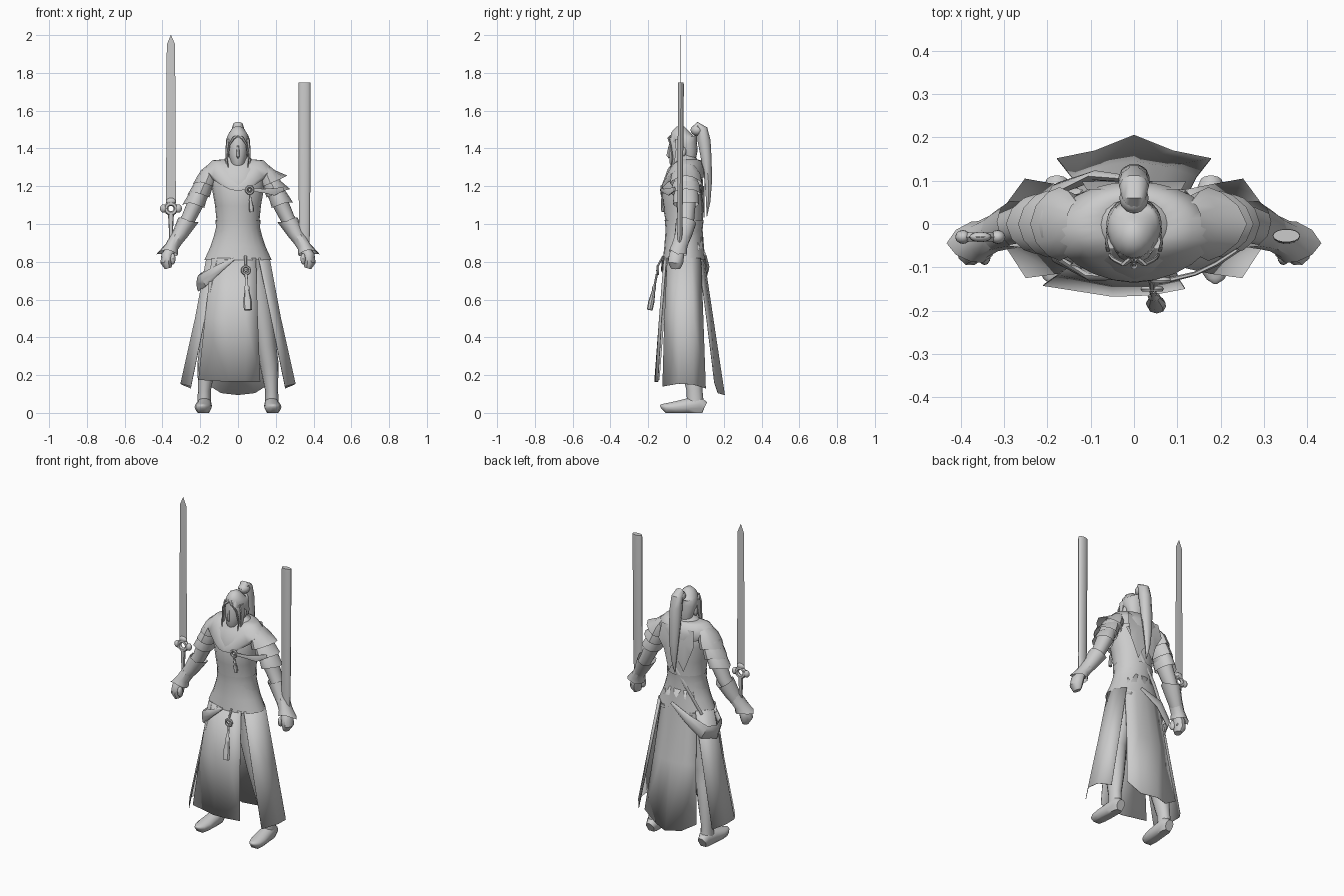
import bpy, bmesh, math
from mathutils import Vector

grey = bpy.data.materials.new("plain grey")
grey.diffuse_color = (0.6, 0.6, 0.6, 1)
X, Z = Vector((1, 0, 0)), Vector((0, 0, 1))


def finish(name, bm, mirror=False, side=1, angle=40, solid=False):
    """Turn a bmesh into a named, shaded object."""
    if side < 0:
        for v in bm.verts:
            v.co.x = -v.co.x
    bmesh.ops.recalc_face_normals(bm, faces=bm.faces)
    me = bpy.data.meshes.new(name)
    bm.to_mesh(me)
    bm.free()
    me.materials.append(grey)
    ob = bpy.data.objects.new(name, me)
    bpy.context.collection.objects.link(ob)
    if mirror:
        ob.modifiers.new("mirror", 'MIRROR').use_clip = False
    if solid:
        ob.modifiers.new("thickness", 'SOLIDIFY').thickness = 0.003
    bpy.ops.object.select_all(action='DESELECT')
    ob.select_set(True)
    bpy.context.view_layer.objects.active = ob
    bpy.ops.object.shade_smooth_by_angle(angle=math.radians(angle))
    return ob


def tube(name, rings, n=12, ref=X, cap=True, spike=0, lift=0, floor=False, **kw):
    """Loft ellipses (x, y, z, ru, rv); the last ring may end in a spike."""
    bm = bmesh.new()
    pts = [Vector(r[:3]) for r in rings]
    loops = []
    for i, r in enumerate(rings):
        d = (pts[min(i + 1, len(pts) - 1)] - pts[max(i - 1, 0)]).normalized()
        u = (ref - d * ref.dot(d)).normalized()
        w = d.cross(u)
        loop = []
        for k in range(n):
            a = 2 * math.pi * k / n
            p = pts[i] + u * r[3] * math.cos(a) + w * r[4] * math.sin(a)
            if i == len(rings) - 1:
                s = max(0, math.cos(a)) ** 3
                p += d * spike * s + u * lift * s
            if floor and p.z < 0.015:
                p.z = 0
            loop.append(bm.verts.new(p))
        loops.append(loop)
    for a, b in zip(loops, loops[1:]):
        for k in range(n):
            bm.faces.new((a[k], a[(k + 1) % n], b[(k + 1) % n], b[k]))
    if cap:
        bm.faces.new(loops[0])
        bm.faces.new(loops[-1])
    return finish(name, bm, **kw)


def sheet(name, rows, **kw):
    """Cloth surface through rows of points."""
    bm = bmesh.new()
    g = [[bm.verts.new(p) for p in row] for row in rows]
    for a, b in zip(g, g[1:]):
        for k in range(len(a) - 1):
            bm.faces.new((a[k], a[k + 1], b[k + 1], b[k]))
    return finish(name, bm, **kw)


def ball(name, c, s, mirror=False):
    bm = bmesh.new()
    bmesh.ops.create_uvsphere(bm, u_segments=12, v_segments=8, radius=1)
    for v in bm.verts:
        v.co = Vector((v.co.x * s[0], v.co.y * s[1], v.co.z * s[2])) + Vector(c)
    return finish(name, bm, mirror)


def ring(name, c, R, r):
    bpy.ops.mesh.primitive_torus_add(location=c, rotation=(math.pi / 2, 0, 0), major_radius=R,
                                     minor_radius=r, major_segments=16, minor_segments=6)
    ob = bpy.context.object
    ob.name = name
    ob.data.materials.append(grey)
    bpy.ops.object.shade_smooth_by_angle()


# Torso and belt with a raised rim
tube("torso", [(0, -.01, .70, .15, .09), (0, -.01, .80, .165, .10), (0, -.01, .88, .142, .10),
               (0, -.01, 1.0, .112, .095), (0, -.015, 1.1, .122, .108), (0, -.018, 1.2, .14, .11),
               (0, -.005, 1.28, .145, .092), (0, .0, 1.33, .09, .065), (0, -.01, 1.37, .04, .045)], 20)
tube("belt", [(0, -.01, .81, .178, .113), (0, -.01, .88, .146, .105), (0, -.01, .97, .116, .098),
              (0, -.01, 1.02, .119, .103)], 20, cap=False)
# Draped cowl with a pointed dip at the front
bm = bmesh.new()
loops = []
for rx, ry, z, dip in ((.048, .05, 1.33, .03), (.08, .07, 1.342, .07), (.135, .092, 1.337, .11),
                       (.187, .11, 1.285, .09), (.155, .112, 1.245, .07)):
    loop = []
    for k in range(24):
        a = 2 * math.pi * k / 24
        front = max(0, -math.sin(a)) ** 3
        loop.append(bm.verts.new((rx * math.cos(a), -.012 + ry * math.sin(a) - .012 * front, z - dip * front)))
    loops.append(loop)
for a, b in zip(loops, loops[1:]):
    for k in range(24):
        bm.faces.new((a[k], a[(k + 1) % 24], b[(k + 1) % 24], b[k]))
finish("cowl", bm, angle=60)
# Pointed mantle on the back
sheet("back_mantle", [[(x, .08, 1.31) for x in (-.11, -.06, 0, .06, .11)],
                      [(x, .098, 1.22) for x in (-.12, -.06, 0, .06, .12)],
                      [(-.09, .085, 1.16), (-.05, .097, 1.05), (0, .098, 1.13), (.05, .097, 1.03), (.09, .085, 1.15)]])
tube("back_strap", [(.11, .076, 1.22, .012, .004), (.02, .09, 1.06, .012, .004),
                    (-.08, .077, .92, .012, .004), (-.15, .06, .8, .012, .004)], 6)

# Head with an open face
tube("head", [(0, -.055, 1.29, .016, .02), (0, -.048, 1.31, .034, .042), (0, -.034, 1.36, .048, .058),
              (0, -.028, 1.41, .054, .064), (0, -.02, 1.46, .05, .062), (0, -.01, 1.49, .025, .03)], 14)
tube("nose", [(0, -.088, 1.415, .005, .005), (0, -.096, 1.362, .009, .009), (0, -.088, 1.35, .005, .005)], 6, angle=80)
ball("ear", (.055, -.015, 1.385), (.01, .016, .026), True)
# Hair, gathered into a topknot and ponytail
tube("hair_cap", [(0, .02, 1.33, .044, .03), (0, .018, 1.38, .058, .044), (0, .004, 1.42, .064, .058),
                  (0, -.012, 1.45, .062, .075), (0, -.012, 1.473, .053, .068), (0, -.005, 1.492, .037, .05),
                  (0, .005, 1.502, .014, .02)], 16, angle=60)
tube("forelock", [(.006, -.08, 1.465, .008, .007), (.024, -.093, 1.455, .008, .005),
                  (.046, -.082, 1.42, .005, .005), (.056, -.072, 1.35, .004, .005), (.052, -.085, 1.27, .001, .001)],
     6, mirror=True)
tube("side_lock", [(.052, -.04, 1.45, .010, .02), (.060, -.04, 1.39, .007, .016),
                   (.060, -.055, 1.32, .006, .01), (.055, -.065, 1.27, .001, .001)], 6, mirror=True)
ball("topknot", (0, .06, 1.497), (.034, .036, .03))
tube("ponytail", [(0, .035, 1.495, .02, .015), (0, .062, 1.522, .028, .02), (0, .086, 1.5, .034, .03),
                  (0, .096, 1.44, .036, .036), (0, .108, 1.34, .036, .029), (0, .118, 1.23, .03, .021),
                  (0, .118, 1.12, .017, .012), (0, .11, 1.04, .002, .002)], 10)

# Arms, bracers and hands
tube("arm", [(.12, 0, 1.28, .045, .06), (.175, 0, 1.225, .05, .062), (.215, 0, 1.13, .045, .053),
             (.262, 0, 1.03, .038, .044), (.31, -.015, .95, .034, .038), (.355, -.035, .87, .024, .028)],
     mirror=True)
tube("bracer", [(.352, -.035, .875, .030, .036), (.305, -.013, .95, .042, .048),
                (.272, 0, 1.01, .05, .056)], 10, cap=False, ref=-X, spike=.03, lift=.006, mirror=True)
tube("cuff", [(.32, -.02, .93, .038, .043), (.35, -.035, .88, .036, .044),
              (.362, -.042, .85, .046, .05)], 10, cap=False, spike=.036, lift=.016, mirror=True)
tube("fist", [(.352, -.04, .875, .022, .026), (.372, -.05, .835, .034, .042), (.378, -.055, .795, .033, .042),
              (.37, -.055, .765, .018, .026)], 10, mirror=True)
ball("thumb", (.345, -.075, .815), (.014, .02, .03), True)

# Layered shoulder guards, raised on one side and folded down on the other
for i in range(3):
    x, z = .152 + .028 * i, 1.28 - .055 * i
    for side, lift, spike in ((1, .045 - .018 * i, -.005 + .01 * i), (-1, .008, .03)):
        tube("shoulder_plate", [(x - .02, 0, z + .025, .026, .05), (x, 0, z - .015, .048, .076 - .005 * i),
                                (x + .02, 0, z - .065, .053, .085 - .008 * i)], 12,
             cap=False, spike=spike, lift=lift, side=side)

# Legs and boots
tube("leg", [(.085, .0, .80, .07, .085), (.105, 0, .62, .075, .085), (.135, 0, .45, .06, .068),
             (.148, .015, .36, .054, .064), (.165, .03, .26, .05, .06), (.178, .045, .12, .034, .042),
             (.18, .05, .04, .036, .045)], mirror=True)
tube("boot", [(.178, .098, .03, .026, .03), (.178, .07, .045, .038, .045), (.18, .01, .038, .042, .04),
              (.185, -.06, .030, .045, .031), (.188, -.105, .030, .035, .022), (.188, -.128, .036, .02, .012),
              (.188, -.138, .04, .004, .003)], 14, mirror=True, floor=True, angle=60)

# Skirt panels
sheet("front_panel", [[(-.14, -.09, .82), (-.05, -.118, .82), (.04, -.118, .82), (.095, -.105, .82)],
                      [(-.175, -.118, .5), (-.05, -.143, .5), (.04, -.143, .5), (.105, -.13, .5)],
                      [(-.21, -.143, .175), (-.05, -.168, .165), (.04, -.165, .165), (.118, -.15, .165)]], solid=True)
sheet("side_panel", [[(.11, -.1, .82), (.168, -.03, .82), (.168, .03, .82), (.12, .08, .82)],
                     [(.176, -.115, .5), (.228, -.04, .5), (.228, .04, .5), (.18, .092, .5)],
                     [(.25, -.125, .14), (.305, -.04, .155), (.3, .04, .15), (.252, .105, .13)]],
      mirror=True, solid=True)
sheet("back_panel", [[(x, y, .93) for x, y in ((-.09, .06), (-.05, .084), (0, .092), (.05, .084), (.09, .06))],
                     [(x, y, .8) for x, y in ((-.125, .07), (-.06, .092), (0, .1), (.06, .092), (.125, .07))],
                     [(x, y, .5) for x, y in ((-.145, .11), (-.075, .133), (0, .145), (.075, .133), (.145, .11))],
                     [(-.178, .152, .16), (-.09, .17, .105), (0, .206, .095), (.09, .17, .105), (.178, .152, .16)]],
      solid=True)
# Hip sash draped round one side
tube("hip_sash", [(-.02, -.122, .815, .006, .006), (-.1, -.122, .765, .022, .01), (-.18, -.08, .705, .038, .01),
                  (-.21, .0, .685, .042, .01), (-.18, .08, .705, .042, .012), (-.09, .112, .775, .03, .012),
                  (.03, .1, .84, .01, .006)], 8, ref=Z)

# Hanging charms: waist and chest
for name, x, y, z, s, slope in (("waist", .042, -.15, .755, 1, .2), ("chest", .062, -.13, 1.18, .55, -.04)):
    ring(name + "_charm", (x, y, z), .02 if s == 1 else .018, .007)
    ball(name + "_bead", (x, y, z), (.008, .008, .008))
    tube(name + "_tassel", [(x + .05 * t, y - slope * t, z - t * s, r * s + .001, r * s * .7 + .001)
                            for t, r in ((.02, .007), (.08, .007), (.09, .014), (.11, .012), (.165, .022), (.21, .02))], 8)
tube("waist_cord", [(.04, -.122, .83, .008, .006), (.042, -.15, .775, .006, .006)], 6)
tube("chest_strap", [(.078, -.13, 1.18, .006, .009), (.14, -.115, 1.175, .005, .013),
                     (.19, -.092, 1.17, .006, .022), (.24, -.06, 1.185, .005, .012)], 6, ref=Vector((0, 1, 0)))

# Sword
sx, sy = -.355, -.03
sheet("sword_blade", [[(sx + u, sy + v, z) for u, v in ((-w, 0), (0, -.001), (w, 0), (0, .001), (-w, 0))]
                      for z, w in ((1.11, .026), (1.95, .022), (2.0, .001))], angle=10)
ring("guard_ring", (sx, sy, 1.082), .026, .012)
for s in (-1, 1):
    ball("guard_lobe", (sx + .04 * s, sy, 1.082), (.018, .016, .022))
ball("guard_crown", (sx, sy, 1.12), (.026, .012, .018))
tube("sword_grip", [(sx, sy, 1.06, .016, .012), (sx, sy, .95, .01, .01), (sx, sy - .01, .8, .011, .011)], 8)

# Scabbard
tube("scabbard", [(.352, -.035, .85, .024, .012), (.352, -.032, .98, .03, .014), (.352, -.027, 1.73, .032, .016),
                  (.352, -.027, 1.75, .031, .015)], 14)
